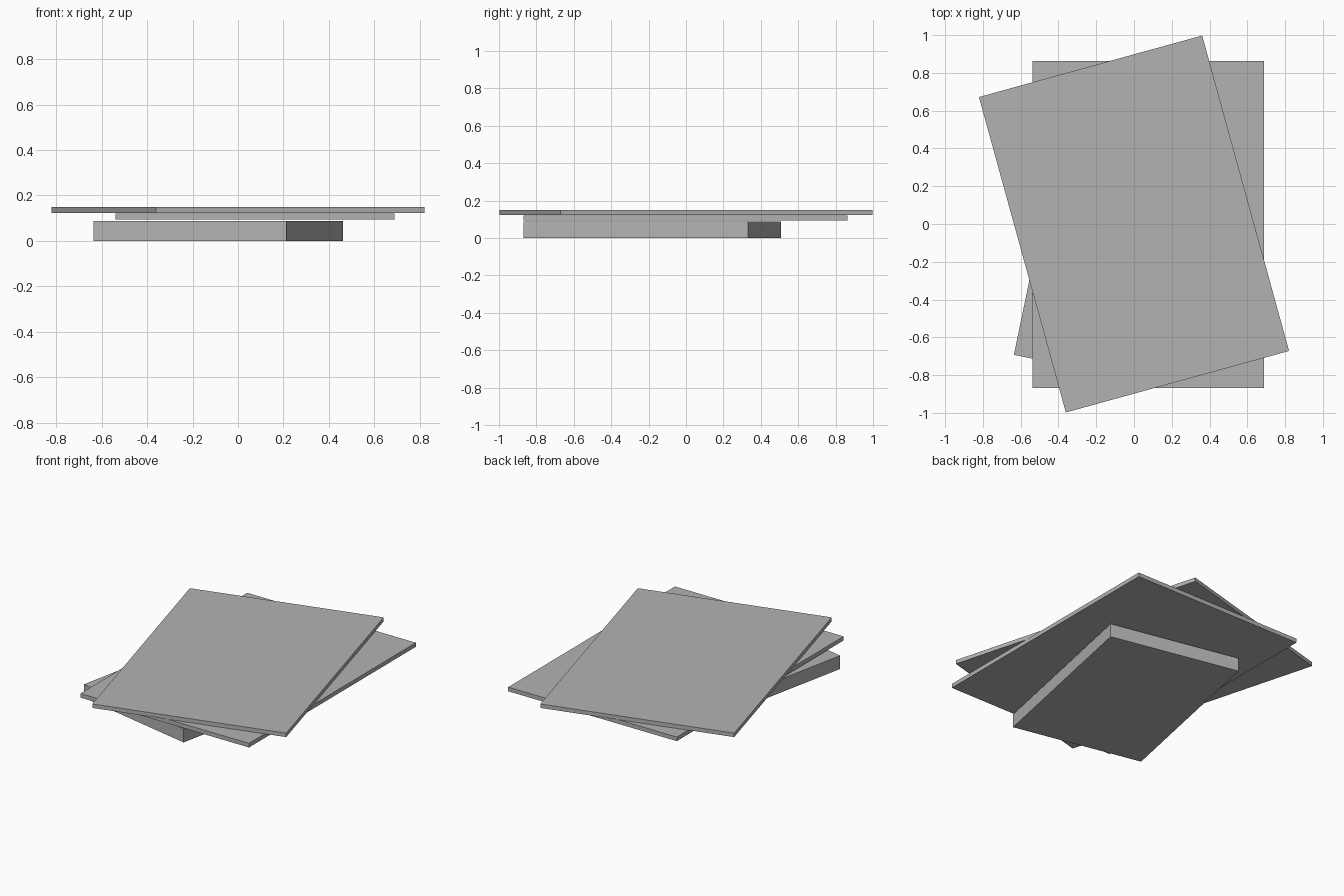
import bpy
from math import radians

default_cube = bpy.data.objects.get("Cube")
if default_cube:
    bpy.data.objects.remove(default_cube, do_unlink=True)

grey = bpy.data.materials.new("plain_grey")
grey.use_nodes = True
colour = (0.45, 0.45, 0.45, 1)
grey.diffuse_color = colour
grey.node_tree.nodes["Principled BSDF"].inputs["Base Color"].default_value = colour

WIDTH, LENGTH = 1.226, 1.732


def slab(name, centre, size, bottom, top, angle):
    """Flat rectangular slab turned about the vertical axis."""
    bpy.ops.mesh.primitive_cube_add(size=1, location=(*centre, (bottom + top) / 2))
    obj = bpy.context.object
    obj.name = name
    obj.scale = (*size, top - bottom)
    obj.rotation_euler.z = radians(angle)
    obj.data.materials.append(grey)


# Thick half-size block at the bottom
slab("bottom_block", (-0.0875, -0.18), (LENGTH / 2, WIDTH), 0, 0.088, -11.7)
# Two thin sheets stacked above it
slab("middle_sheet", (0.075, -0.002), (WIDTH, LENGTH), 0.094, 0.121, 0)
slab("top_sheet", (0, 0), (WIDTH, LENGTH), 0.123, 0.149, 15.4)
